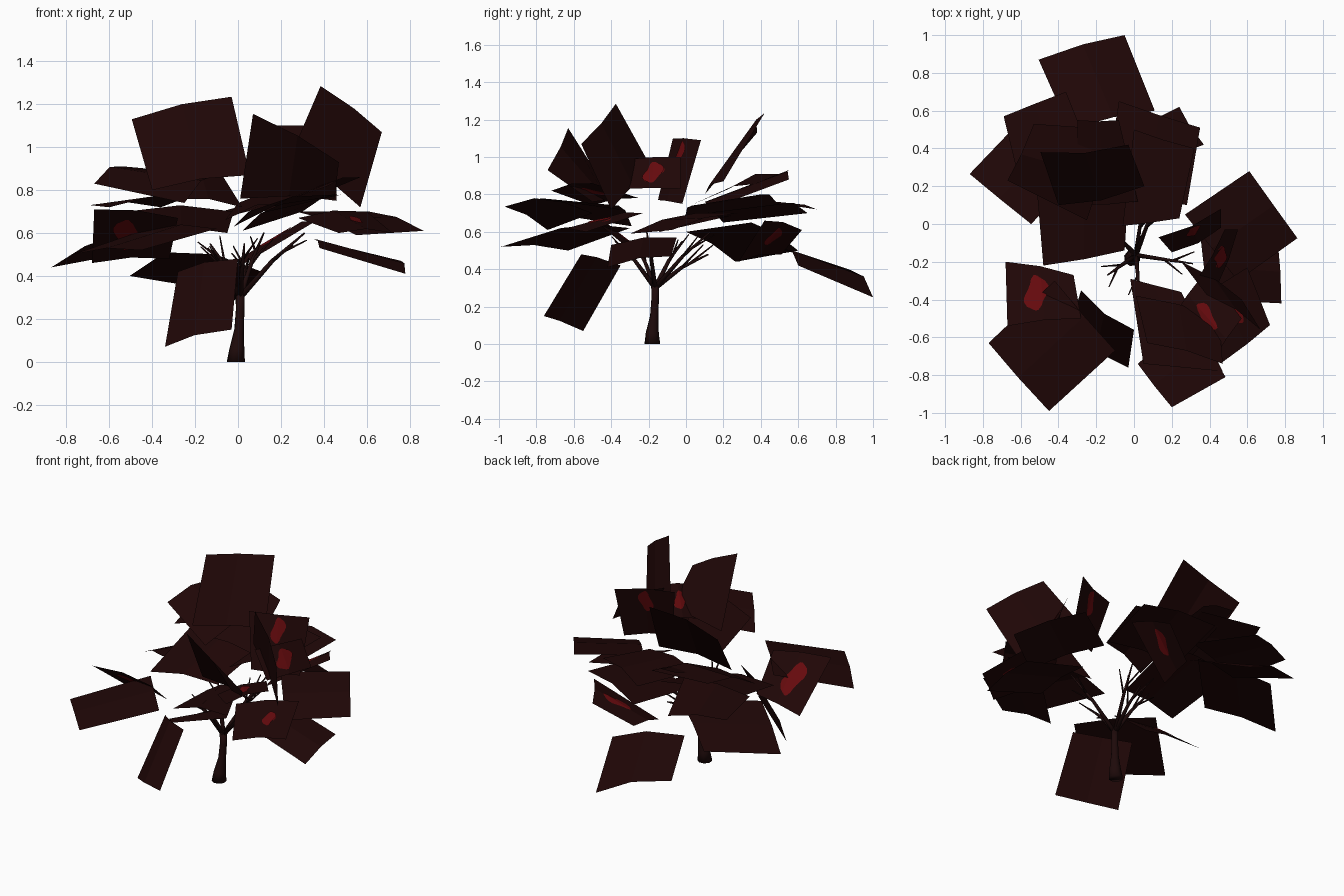
import bpy, bmesh, math, random
from mathutils import Vector

random.seed(4)
cube = bpy.data.objects.get("Cube")
if cube:
    bpy.data.objects.remove(cube)


def material(name, color):
    m = bpy.data.materials.new(name)
    m.use_nodes = True
    m.diffuse_color = color
    m.node_tree.nodes["Principled BSDF"].inputs["Base Color"].default_value = color
    return m


LEAF = material("dark maroon leaf", (0.014, 0.002, 0.002, 1))
BARK = material("dark bark", (0.013, 0.003, 0.003, 1))
RED = material("deep red", (0.13, 0.003, 0.004, 1))


def make_object(name, bm, mat):
    mesh = bpy.data.meshes.new(name)
    bm.to_mesh(mesh)
    bm.free()
    mesh.materials.append(mat)
    ob = bpy.data.objects.new(name, mesh)
    bpy.context.collection.objects.link(ob)
    return ob


def leaf(name, a, b, c, d, bulge=0.03, patch=None):
    """Card a-b-c-d folded down its middle, with an optional red patch."""
    a, b, c, d = map(Vector, (a, b, c, d))
    n = (c - a).cross(d - b).normalized()
    if n.z < 0:
        n.negate()

    def at(u, v, lift=0.0):
        flat = a.lerp(b, u).lerp(d.lerp(c, u), v)
        return flat + n * (bulge * (1 - abs(2 * u - 1)) + lift)

    def strip(bm, rows, lift):
        grid = [[bm.verts.new(at(u, v, lift)) for u in us] for us, v in rows]
        for r, s in zip(grid, grid[1:]):
            for i in range(len(r) - 1):
                bm.faces.new((r[i], r[i + 1], s[i + 1], s[i]))

    bm = bmesh.new()
    strip(bm, [((0, 0.5, 1), 0), ((0, 0.5, 1), 1)], 0)
    make_object(name, bm, LEAF)

    # painted patch: wavy strip on each side of the card
    if patch:
        u0, v0, size = patch
        rows = []
        for i in range(9):
            t = i / 8
            half = size * 0.36 * math.sqrt(max(0.02, 1 - (2 * t - 1) ** 2))
            mid = u0 + size * 0.12 * math.sin(6 * t)
            us = [mid - half, mid + half]
            if us[0] < 0.5 < us[1]:
                us.insert(1, 0.5)
            else:
                us.insert(1, mid)
            rows.append((us, v0 + size * (t - 0.5) * 1.5))
        bm = bmesh.new()
        for lift in (0.004, -0.004):
            strip(bm, rows, lift)
        make_object(name + "_patch", bm, RED)


# upright leaves in the crown
leaf("tall_back_leaf", (-.495, .38, 1.13), (-.03, .42, 1.235), (.055, .2, .87), (-.40, .1, .80), .03)
leaf("tall_front_leaf", (.07, -.63, 1.155), (.47, -.74, .93), (.45, -.5, .76), (.01, -.38, .76), .02)
leaf("tall_left_leaf", (.385, -.375, 1.285), (.67, -.56, 1.07), (.57, -.4, .72), (.25, -.2, .97), .02)
leaf("inner_upright_leaf", (.13, -.07, 1.1), (.46, .08, 1.09), (.46, -.02, .75), (.2, -.15, .77), .02, (.5, .27, .3))
leaf("left_upright_leaf", (.33, -.30, .99), (.48, -.03, 1.0), (.55, -.03, .83), (.44, -.33, .83), .01, (.5, .5, .45))

# low hanging leaves
leaf("low_back_leaf", (-.505, .87, .40), (-.05, 1.0, .25), (.11, .6, .42), (-.34, .5, .51), .04)
leaf("low_front_leaf", (-.34, -.55, .07), (-.03, -.76, .15), (0, -.56, .48), (-.28, -.35, .42), .03)
leaf("low_left_leaf", (.78, -.42, .41), (.76, -.08, .47), (.35, -.05, .57), (.38, -.4, .53), .02)

# right front leaves
leaf("right_tilted_leaf", (-.68, -.2, .46), (-.32, -.27, .48), (-.28, -.5, .67), (-.67, -.54, .71), .02, (.42, .5, .42))
leaf("right_front_leaf", (-.77, -.63, .50), (-.45, -.99, .52), (-.1, -.67, .62), (-.42, -.3, .62), .02)

# right back leaves
leaf("right_back_leaf", (-.87, .265, .44), (-.545, 0, .60), (-.2, .35, .65), (-.55, .6, .50), .02)
leaf("right_upper_leaf", (-.67, .23, .83), (-.53, .53, .91), (-.1, .5, .87), (-.25, .02, .74), .04)
leaf("right_outer_leaf", (-.69, .57, .73), (-.36, .7, .72), (-.2, .3, .78), (-.6, .2, .72), .02)
leaf("right_inner_leaf", (-.48, -.22, .60), (-.05, -.14, .60), (-.02, .3, .70), (-.52, .25, .70), .03)

# back leaves
leaf("back_inner_leaf", (-.06, -.01, .66), (.24, .03, .74), (.32, .4, .80), (0, .5, .74), .03)
leaf("back_outer_leaf", (-.08, .65, .70), (.35, .51, .75), (.28, .1, .70), (-.15, .2, .65), .03)
leaf("back_lower_leaf", (.37, .42, .66), (.24, .62, .61), (.02, .51, .48), (.0, .28, .44), .02, (.5, .42, .35))
leaf("back_high_leaf", (-.3, .55, .93), (-.08, .55, .88), (.02, .12, .72), (-.3, .1, .76), .02)

# left side leaves
leaf("left_wide_leaf", (.61, .28, .70), (.865, -.075, .61), (.55, -.3, .59), (.27, .05, .70), .02)
leaf("left_middle_leaf", (.72, -.535, .60), (.47, -.73, .60), (.28, -.42, .67), (.6, -.23, .70), .02, (.4, .5, .25))
leaf("left_side_leaf", (.57, -.5, .86), (.42, -.72, .82), (.2, -.5, .74), (.38, -.25, .78), .02, (.5, .5, .35))

# front leaves
leaf("front_lower_leaf", (.02, -.74, .61), (.2, -.97, .735), (.485, -.81, .78), (.3, -.5, .70), .02)
leaf("front_inner_leaf", (-.02, -.29, .63), (.25, -.36, .74), (.47, -.78, .78), (.05, -.74, .70), .03)


def limb(name, points, sides=6):
    """Tapered tube through (x, y, z, radius) points."""
    bm = bmesh.new()
    rings = []
    for i, p in enumerate(points):
        here = Vector(p[:3])
        axis = Vector(points[min(i + 1, len(points) - 1)][:3]) - Vector(points[max(i - 1, 0)][:3])
        if i == 0 and name == "trunk":
            axis = Vector((0, 0, 1))
        side = axis.cross(Vector((0.3, 1, 0.2))).normalized()
        up = axis.cross(side).normalized()
        rings.append([bm.verts.new(here + (side * math.cos(k * math.tau / sides)
                      + up * math.sin(k * math.tau / sides)) * p[3]) for k in range(sides)])
    for r, s in zip(rings, rings[1:]):
        for k in range(sides):
            j = (k + 1) % sides
            bm.faces.new((r[k], r[j], s[j], s[k]))
    for ring in (rings[0], rings[-1]):
        bm.faces.new(ring)
    bmesh.ops.recalc_face_normals(bm, faces=bm.faces)
    ob = make_object(name, bm, BARK)
    for f in ob.data.polygons:
        f.use_smooth = True


limb("trunk", [(-.01, -.18, 0, .044), (-.005, -.18, .06, .036), (.005, -.17, .15, .023),
               (.01, -.165, .24, .021), (.01, -.165, .32, .022)], 8)

# main limbs, each with two twigs spreading from its outer half
fork = Vector((.01, -.165, .30))
tips = [(.31, -.21, .60), (-.14, -.27, .53), (.03, -.38, .55),
        (.05, .12, .48), (-.13, -.02, .55), (.12, .13, .60)]
for i, tip in enumerate(tips):
    tip = Vector(tip)
    mid = fork.lerp(tip, .5) + Vector((0, 0, .02))
    limb("limb_%d" % i, [(*fork, .014), (*mid, .010), (*tip, .004)])
    for k in (-1, 1):
        start = mid.lerp(tip, .15 + .15 * k)
        out = (tip - fork).normalized() * .15
        turn = Vector((-out.y, out.x, 0)) * k * .6
        end = start + out + turn + Vector((0, 0, random.uniform(-.06, .05)))
        limb("twig_%d_%s" % (i, "a" if k < 0 else "b"),
             [(*start, .007), (*start.lerp(end, .5), .005), (*end, .003)], 5)
